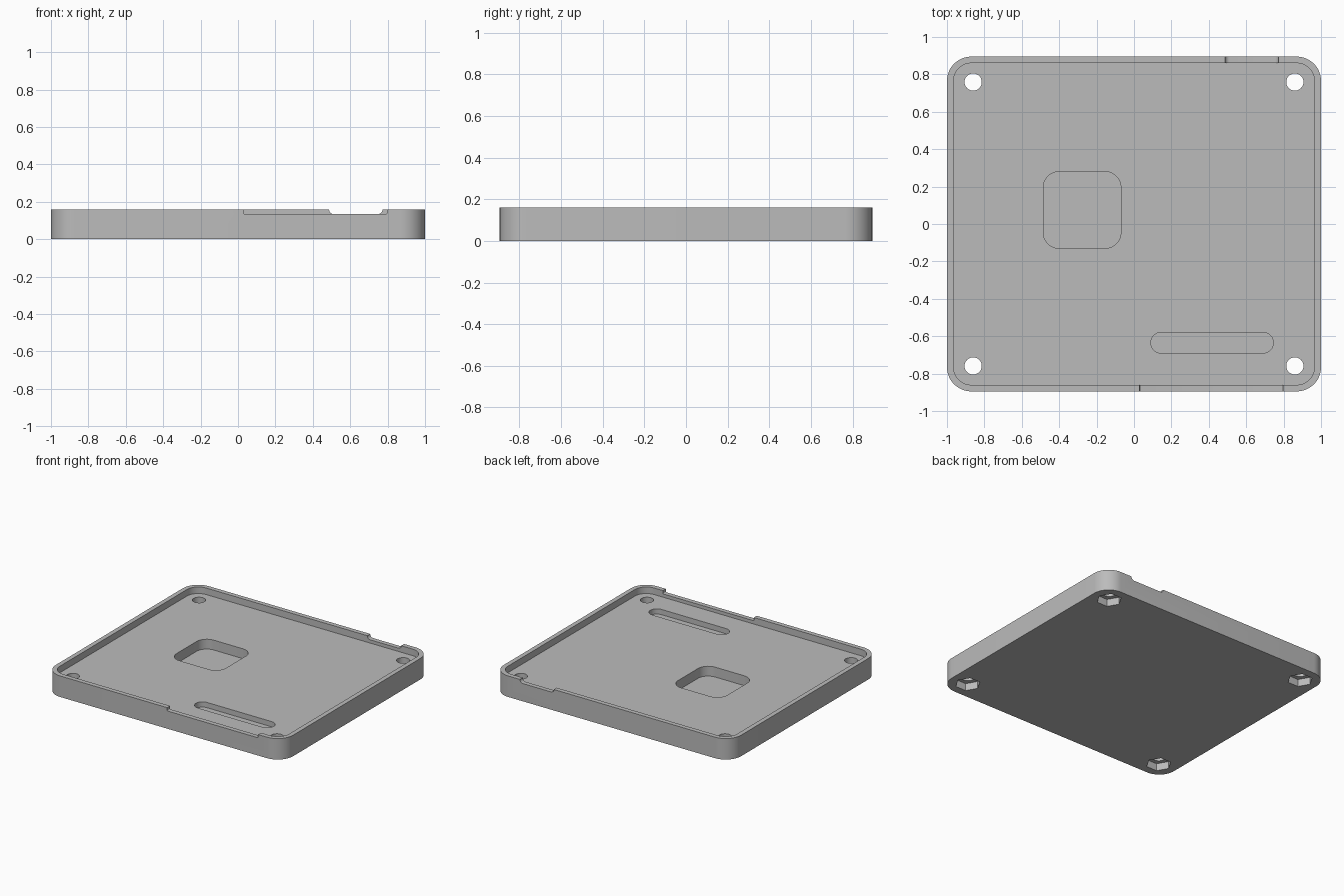
import bpy
import bmesh
from math import cos, sin, pi

if "Cube" in bpy.data.objects:
    bpy.data.objects.remove(bpy.data.objects["Cube"], do_unlink=True)

grey = bpy.data.materials.new("plain grey")
grey.use_nodes = True
grey.diffuse_color = (0.5, 0.5, 0.5, 1)
grey.node_tree.nodes["Principled BSDF"].inputs["Base Color"].default_value = (0.5, 0.5, 0.5, 1)


def rounded_rect(x0, x1, y0, y1, r, steps=12):
    """Outline of a rectangle with round corners, counter-clockwise."""
    centres = [(x1 - r, y1 - r), (x0 + r, y1 - r), (x0 + r, y0 + r), (x1 - r, y0 + r)]
    pts = []
    for quarter, (cx, cy) in enumerate(centres):
        for i in range(steps + 1):
            a = (quarter + i / steps) * pi / 2
            pts.append((cx + r * cos(a), cy + r * sin(a)))
    return pts


def polygon(cx, cy, r, sides):
    return [(cx + r * cos(2 * pi * i / sides), cy + r * sin(2 * pi * i / sides))
            for i in range(sides)]


def prism(name, outline, low, high, upright=False):
    """Extrude an outline along z, or along y when upright."""
    bm = bmesh.new()
    place = (lambda u, v, w: (u, w, v)) if upright else (lambda u, v, w: (u, v, w))
    face = bm.faces.new([bm.verts.new(place(u, v, low)) for u, v in outline])
    ext = bmesh.ops.extrude_face_region(bm, geom=[face])
    shift = (0, high - low, 0) if upright else (0, 0, high - low)
    moved = [g for g in ext["geom"] if isinstance(g, bmesh.types.BMVert)]
    bmesh.ops.translate(bm, verts=moved, vec=shift)
    bmesh.ops.recalc_face_normals(bm, faces=bm.faces[:])
    mesh = bpy.data.meshes.new(name)
    bm.to_mesh(mesh)
    bm.free()
    mesh.materials.append(grey)
    obj = bpy.data.objects.new(name, mesh)
    bpy.context.collection.objects.link(obj)
    return obj


W, D, H = 1.0, 0.895, 0.16
WALL, FLOOR, ABOVE = 0.035, 0.11, 0.3

# Solid slab with round corners
tray = prism("case_plate", rounded_rect(-W, W, -D, D, 0.13), 0, H)

# Shallow tray recess, square pocket and slot
cutters = [
    prism("tray_recess", rounded_rect(WALL - W, W - WALL, WALL - D, D - WALL, 0.095), FLOOR, ABOVE),
    prism("square_pocket", rounded_rect(-0.485, -0.07, -0.13, 0.28, 0.085), 0.035, ABOVE),
    prism("slot_pocket", rounded_rect(0.09, 0.745, -0.69, -0.58, 0.0545), 0.07, ABOVE),
]

# Rim notches at the front and the back
cutters.append(prism("front_notch", rounded_rect(0.03, 0.797, 0.135, ABOVE, 0.006, 4),
                     -D - 0.1, WALL - D + 0.02, True))
cutters.append(prism("back_notch", rounded_rect(0.487, 0.773, 0.135, ABOVE, 0.024, 6),
                     D - WALL - 0.02, D + 0.1, True))

# Screw holes with hexagonal nut recesses underneath
for sx in (-1, 1):
    for sy in (-1, 1):
        x, y = sx * 0.86, sy * 0.759
        cutters.append(prism("screw_hole", polygon(x, y, 0.046, 32), -0.1, ABOVE))
        cutters.append(prism("nut_recess", polygon(x, y, 0.088, 6), -0.1, 0.055))

for cutter in cutters:
    cutter.hide_render = True
    mod = tray.modifiers.new(cutter.name, "BOOLEAN")
    mod.operation = "DIFFERENCE"
    mod.solver = "EXACT"
    mod.object = cutter

# Bake the cuts and drop the cutters
bpy.context.view_layer.update()
graph = bpy.context.evaluated_depsgraph_get()
cut_mesh = bpy.data.meshes.new_from_object(tray.evaluated_get(graph))
tray.modifiers.clear()
tray.data = cut_mesh
tray.data.materials.clear()
tray.data.materials.append(grey)
for poly in tray.data.polygons:
    poly.material_index = 0
for cutter in cutters:
    bpy.data.objects.remove(cutter, do_unlink=True)

bpy.ops.object.select_all(action="DESELECT")
tray.select_set(True)
bpy.context.view_layer.objects.active = tray
bpy.ops.object.shade_smooth_by_angle(angle=pi / 6)
